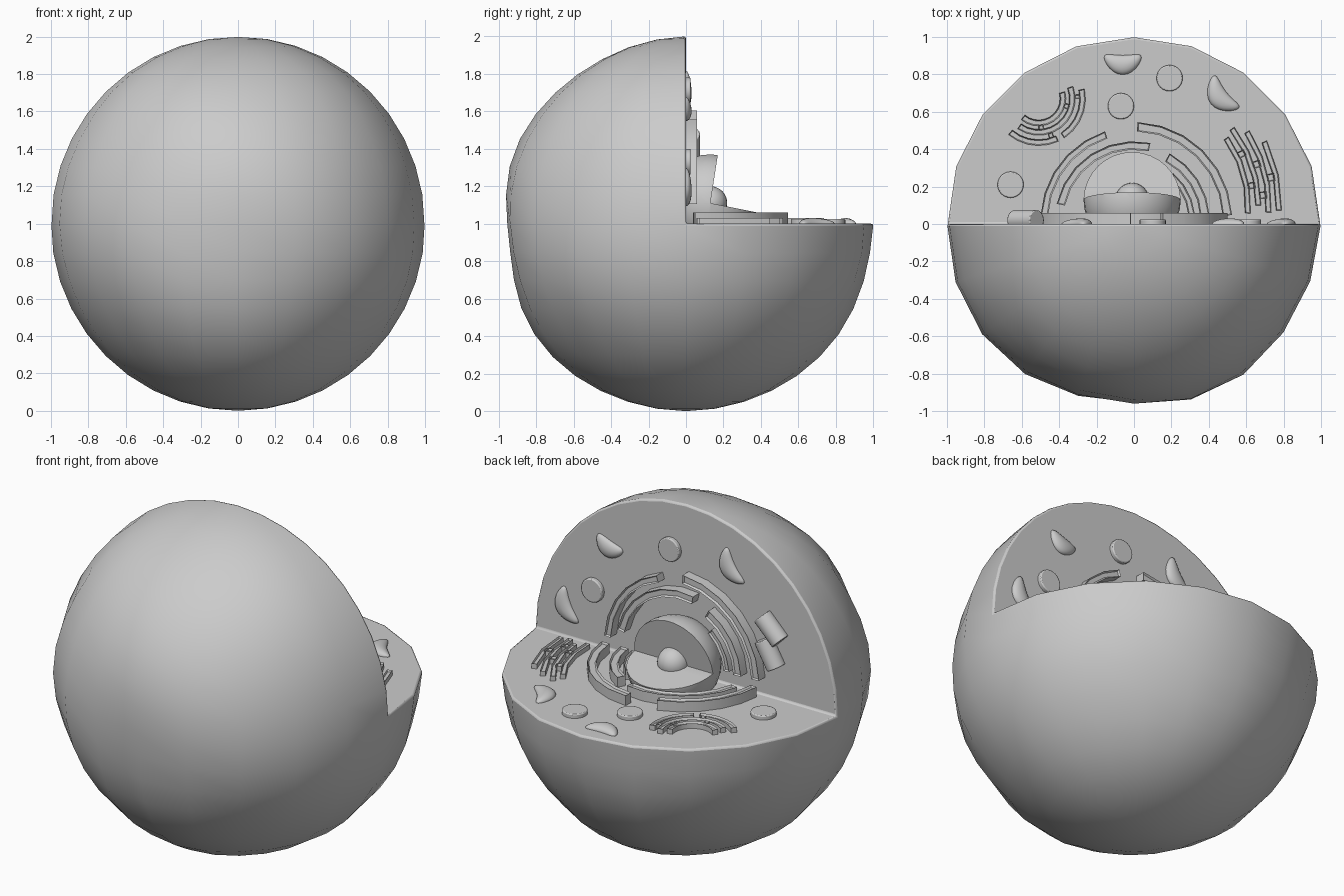
import bpy, bmesh, math
from mathutils import Matrix, Vector

cube = bpy.data.objects.get("Cube")
if cube:
    bpy.data.objects.remove(cube)

grey = bpy.data.materials.new("plain_grey")
grey.use_nodes = True
grey.diffuse_color = (0.6, 0.6, 0.6, 1)
grey.node_tree.nodes["Principled BSDF"].inputs["Base Color"].default_value = (0.6, 0.6, 0.6, 1)

# Local (u, v, height) frames for the two cut faces
FLOOR = Matrix.Translation((0, 0, 1))
WALL = Matrix(((1, 0, 0, 0), (0, 0, 1, 0), (0, 1, 0, 1), (0, 0, 0, 1)))


def finish(bm, name, frame=FLOOR, bevel=0, angle=35):
    bm.transform(frame)
    bmesh.ops.recalc_face_normals(bm, faces=bm.faces)
    mesh = bpy.data.meshes.new(name)
    bm.to_mesh(mesh)
    bm.free()
    ob = bpy.data.objects.new(name, mesh)
    bpy.context.collection.objects.link(ob)
    mesh.materials.append(grey)
    if bevel:
        mod = ob.modifiers.new("soft_edges", "BEVEL")
        mod.width, mod.segments = bevel, 2
        mod.limit_method, mod.angle_limit = "ANGLE", math.radians(50)
    bpy.ops.object.select_all(action="DESELECT")
    bpy.context.view_layer.objects.active = ob
    ob.select_set(True)
    bpy.ops.object.shade_smooth_by_angle(angle=math.radians(angle))
    return ob


def add_band(bm, centre, r, width, start, end, height, rim):
    """Curved strip standing on a face, with a shallow groove along its top."""
    n = max(2, round((end - start) / 14))
    angles = [math.radians(start + (end - start) * i / n) for i in range(n + 1)]
    ring = [(r + width / 2, a) for a in angles] + [(r - width / 2, a) for a in reversed(angles)]
    low, top = [[bm.verts.new((centre[0] + q * math.cos(a), centre[1] + q * math.sin(a), z))
                 for q, a in ring] for z in (-0.01, height)]
    m = len(ring)
    for i in range(m):
        j = (i + 1) % m
        bm.faces.new((low[i], low[j], top[j], top[i]))
    bm.faces.new(low)
    cap = bm.faces.new(top)
    cap.normal_update()
    bmesh.ops.inset_region(bm, faces=[cap], thickness=rim)
    bmesh.ops.translate(bm, verts=cap.verts, vec=(0, 0, -0.012))


def bands(name, centre, specs, height, rim, frame=FLOOR):
    bm = bmesh.new()
    for r, width, start, end in specs:
        add_band(bm, centre, r, width, start, end, height, rim)
    return finish(bm, name, frame)


def disc(name, u, v, frame):
    bm = bmesh.new()
    bmesh.ops.create_cone(bm, cap_ends=True, segments=24, radius1=0.07, radius2=0.07, depth=0.04,
                          matrix=Matrix.Translation((u, v, 0.005)))
    finish(bm, name, frame, bevel=0.006)


def bean(name, u, v, turn, frame, length=0.11, bend=4.0):
    bm = bmesh.new()
    bmesh.ops.create_uvsphere(bm, u_segments=24, v_segments=12, radius=1)
    for p in bm.verts:
        p.co = Vector((p.co.x * length, p.co.y * 0.052, p.co.z * 0.03))
        p.co.y += bend * p.co.x ** 2 - 0.01
    bm.transform(Matrix.Translation((u, v, 0)) @ Matrix.Rotation(math.radians(turn), 4, "Z"))
    finish(bm, name, frame, angle=80)


# Outer body: slightly dented ball with the upper back quarter removed
bm = bmesh.new()
bmesh.ops.create_uvsphere(bm, u_segments=20, v_segments=20, radius=1)
gone = [p for p in bm.verts if p.co.y > 0.001 and p.co.z > 0.001]
bmesh.ops.delete(bm, geom=gone, context="VERTS")
rim = {p for e in bm.edges if e.is_boundary for p in e.verts}
floor_rim = [p for p in rim if abs(p.co.z) < 0.001]
wall_rim = [p for p in rim if abs(p.co.y) < 0.001]
bm.faces.new(sorted(floor_rim, key=lambda p: p.co.x))
bm.faces.new(sorted(wall_rim, key=lambda p: p.co.x))
for p in bm.verts:
    if p not in rim:
        d = p.co.normalized()
        dent = 0.045 * math.exp(-8 * (d - Vector((0, -1, -0.1))).length_squared)
        wave = 0.012 * (math.sin(5 * d.x + 2 * d.z) * math.sin(4 * d.z + 1) - 0.4)
        p.co *= 1 - dent + wave * min(1, 2 * abs(d.y))
finish(bm, "outer_body", bevel=0.012, angle=40)

# Nucleus: two half balls that leave an open wedge between them
hub = Vector((-0.01, 0.13, 0.11))
for name, normal in (("nucleus_lower", (0, 0.05, 0.25)), ("nucleus_rear", (0, 0.26, -0.04))):
    bm = bmesh.new()
    bmesh.ops.create_uvsphere(bm, u_segments=32, v_segments=16, radius=0.26)
    bmesh.ops.bisect_plane(bm, geom=bm.verts[:] + bm.edges[:] + bm.faces[:], plane_co=(0, 0, 0),
                           plane_no=normal, clear_outer=True)
    bmesh.ops.holes_fill(bm, edges=[e for e in bm.edges if e.is_boundary])
    bm.transform(Matrix.Translation(hub))
    finish(bm, name)
bm = bmesh.new()
bmesh.ops.create_uvsphere(bm, u_segments=24, v_segments=16, radius=0.09,
                          matrix=Matrix.Translation(hub))
finish(bm, "nucleolus", angle=80)

# Folded membranes around the nucleus, mirrored from floor to wall
folds = [(0.48, 0.04, 108, 177), (0.40, 0.045, 78, 168), (0.50, 0.05, 3, 88),
         (0.38, 0.05, 3, 62), (0.31, 0.035, 5, 50)]
bands("floor_membrane_folds", (0, 0.02), folds, 0.06, 0.008)
mirrored = [(r, w, 180 - b, 180 - a) for r, w, a, b in folds]
bands("wall_membrane_folds", (0, 0.08), mirrored, 0.06, 0.008, WALL)

# Stacked sacs on the floor, joined by short bridges
stack = [(0.61, 0.03, -4, 36), (0.665, 0.03, 0, 38), (0.72, 0.03, -3, 33), (0.775, 0.03, -2, 26)]
links = [(0.637, 0.04, 8, 11), (0.637, 0.04, 24, 27), (0.692, 0.04, 3, 6),
         (0.692, 0.04, 17, 20), (0.747, 0.04, 10, 13)]
bands("stacked_sacs", (0, 0.1), stack + links, 0.03, 0.006)
curl = [(0.13, 0.032, -130, 15), (0.18, 0.032, -125, 20), (0.235, 0.032, -130, -65),
        (0.235, 0.032, -57, 12)]
joins = [(0.155, 0.03, -90, -80), (0.155, 0.03, -20, -10), (0.207, 0.03, -75, -68),
         (0.207, 0.03, 0, 6)]
bands("curled_sacs", (-0.51, 0.67), curl + joins, 0.03, 0.006)

# Small discs and beans scattered over both cut faces
for u, v in ((0.19, 0.78), (-0.07, 0.63), (-0.66, 0.21)):
    disc("floor_disc", u, v, FLOOR)
for u, v in ((0.1, 0.71), (0.61, 0.33)):
    disc("wall_disc", u, v, WALL)
bean("floor_bean", -0.06, 0.86, 0, FLOOR, length=0.1)
bean("floor_bean", 0.46, 0.68, -52, FLOOR)
bean("wall_bean", 0.51, 0.61, 20, WALL, length=0.09)
bean("wall_bean", -0.29, 0.70, 58, WALL)
bean("wall_bean", 0.8, 0.18, 65, WALL)

# Pair of short rods lying against the wall
for u, v, lean in ((-0.58, 0.42, 45), (-0.57, 0.27, 60)):
    bm = bmesh.new()
    bmesh.ops.create_cone(bm, cap_ends=True, segments=20, radius1=0.055, radius2=0.055, depth=0.17,
                          matrix=Matrix.Rotation(math.pi / 2, 4, "Y"))
    bm.transform(Matrix.Translation((u, v, 0.02)) @ Matrix.Rotation(math.radians(lean), 4, "Z"))
    finish(bm, "wall_rod", WALL, bevel=0.005)
